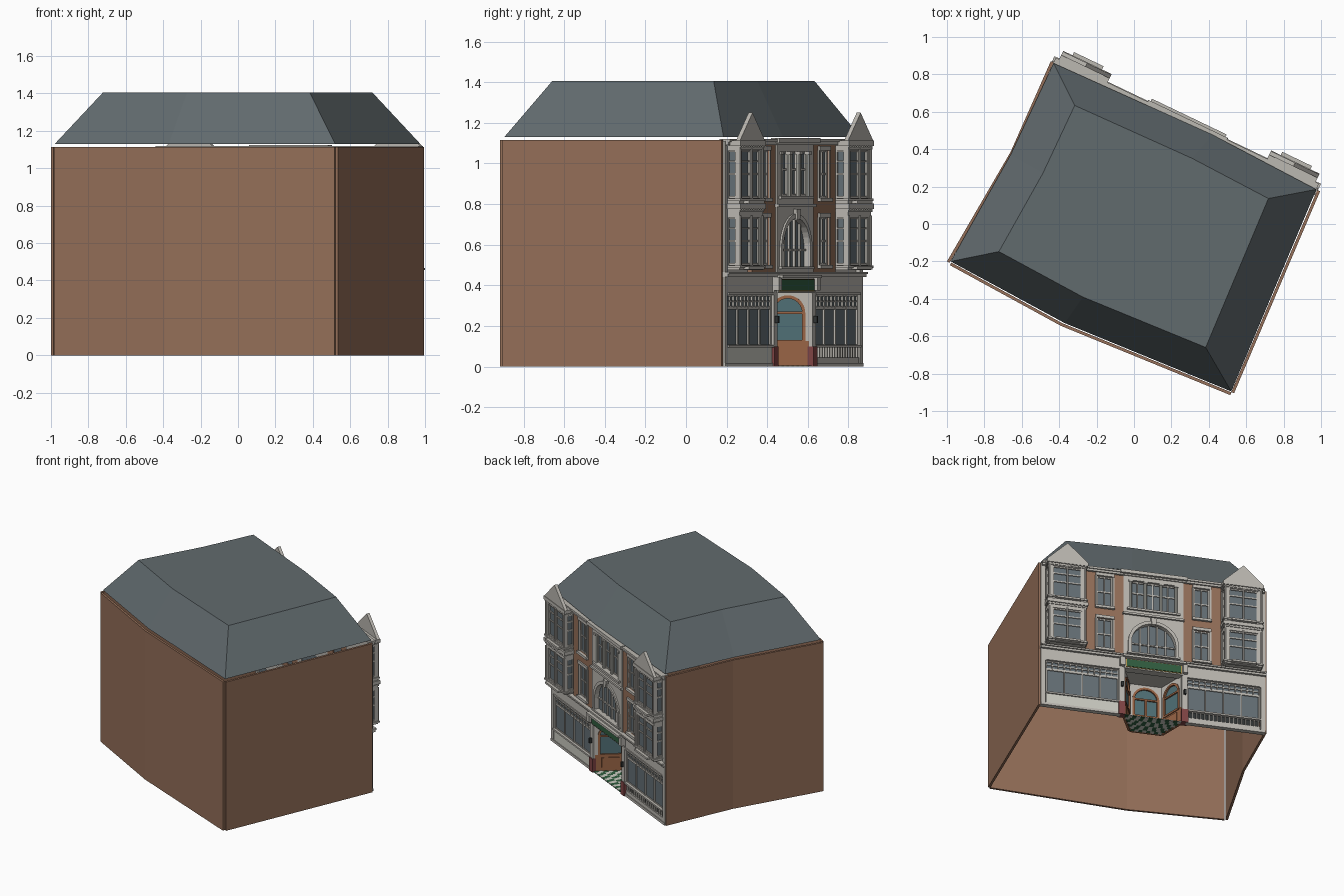
import bpy, bmesh, math
from mathutils import Matrix, Vector

if "Cube" in bpy.data.objects:
    bpy.data.objects.remove(bpy.data.objects["Cube"])

COL = {"stone": (.50, .48, .44), "brick": (.30, .16, .10), "slate": (.12, .145, .155),
       "glass": (.13, .16, .18), "wood": (.32, .13, .06), "teal": (.08, .16, .18),
       "green": (.03, .11, .05), "marble": (.22, .06, .06), "dark": (.03, .035, .035),
       "white": (.6, .6, .54), "gold": (.45, .3, .08)}
mats, parts = {}, {}
for k, c in COL.items():
    mats[k] = bpy.data.materials.new(k)
    mats[k].diffuse_color = (*c, 1)

# Facade frame: x along the street front, y outwards, z up
F0 = Matrix.Translation((.27, .52, 0)) @ Matrix.Rotation(math.atan2(-.432, .902), 4, 'Z')
I = Matrix.Identity(4)


def get(name, mat):
    return parts.setdefault((name, mat), bmesh.new())


def box(name, mat, s0, s1, v0, v1, z0, z1, F=F0):
    M = Matrix.Translation(((s0+s1)/2, (v0+v1)/2, (z0+z1)/2))
    S = Matrix.Diagonal((abs(s1-s0), abs(v1-v0), abs(z1-z0), 1))
    bmesh.ops.create_cube(get(name, mat), size=1, matrix=F @ M @ S)


def prism(name, mat, pts, v0, v1, F=F0):
    """Extrude an (s, z) outline from depth v0 to v1."""
    bm = get(name, mat)
    a = [bm.verts.new(F @ Vector((s, v0, z))) for s, z in pts]
    b = [bm.verts.new(F @ Vector((s, v1, z))) for s, z in pts]
    bm.faces.new(a)
    bm.faces.new(b[::-1])
    for i in range(len(pts)):
        j = (i+1) % len(pts)
        bm.faces.new((a[i], b[i], b[j], a[j]))


def arc(r, z0, zs, n=16):
    """Arched outline, from right foot over the top to left foot."""
    return [(r, z0)] + [(r*math.cos(math.pi*i/n), zs + r*math.sin(math.pi*i/n))
                        for i in range(n+1)] + [(-r, z0)]


def column(name, mat, s, v, r, z0, z1, F=F0):
    bmesh.ops.create_cone(get(name, mat), cap_ends=True, segments=10, radius1=r, radius2=r,
                          depth=z1-z0, matrix=F @ Matrix.Translation((s, v, (z0+z1)/2)))


def window(name, s0, s1, z0, z1, v, cols=2, rows=(.5,), F=F0, mat="stone", t=.009):
    """Glass pane with border, mullions and transoms."""
    box(name + "_glass", "glass", s0, s1, v-.014, v-.009, z0, z1, F)
    for i in range(cols+1):
        s = s0 + t/2 + (s1-s0-t)*i/cols
        box(name + "_frame", mat, s-t/2, s+t/2, v-.012, v, z0, z1, F)
    for f in (0, *rows, 1):
        z = z0 + t/2 + (z1-z0-t)*f
        box(name + "_frame", mat, s0, s1, v-.011, v-.002, z-t/2, z+t/2, F)


def opening(name, mat, s0, s1, z0, z1, w0, w1, zs, v0, v1, F=F0):
    """Wall panel with stacked window holes."""
    box(name, mat, s0, w0, v0, v1, z0, z1, F)
    box(name, mat, w1, s1, v0, v1, z0, z1, F)
    edges = [z0] + [z for p in zs for z in p] + [z1]
    for a, b in zip(edges[::2], edges[1::2]):
        box(name, mat, w0, w1, v0, v1, a, b, F)


# Thin brick side and rear walls, open underneath
for name, pts in (("right_wall", [(.995, .175), (.535, -.905)]),
                  ("front_wall", [(.515, -.915), (-.39, -.545), (-.985, -.22)]),
                  ("left_wall", [(-1, -.2), (-.66, .385), (-.445, .87)])):
    for a, b in zip(pts, pts[1:]):
        d = Vector(b) - Vector(a)
        F = Matrix.Translation((*a, 0)) @ Matrix.Rotation(math.atan2(d.y, d.x), 4, 'Z')
        box(name, "brick", 0, d.length, -.016, 0, 0, 1.115, F)

# Mansard roof
ring = [(-.43, .86), (.42, .477), (.975, .185), (.52, -.895), (-.37, -.53), (-.98, -.2), (-.66, .37)]
bm = get("roof", "slate")
lo = [bm.verts.new((x, y, 1.13)) for x, y in ring]
hi = [bm.verts.new((x*.737, y*.737, 1.405)) for x, y in ring]
bm.faces.new(hi)
for i in range(len(ring)):
    j = (i+1) % len(ring)
    bm.faces.new((lo[i], lo[j], hi[j], hi[i]))

FLOORS = ((.475, .79), (.80, 1.10))
WINS = ((.50, .735), (.83, 1.065))
for m in (-1, 1):
    def span(a, b):
        return sorted((m*a, m*b))
    # Brick strips with sash windows
    opening("brick_strip", "brick", *span(.21, .475), .46, 1.11, *span(.285, .395), WINS, -.015, .012)
    for a, b in WINS:
        window("sash_window", *span(.285, .395), a, b, .006)
        box("sash_sill", "stone", *span(.272, .408), .0, .03, a-.018, a)
        box("sash_lintel", "stone", *span(.275, .405), .0, .022, b, b+.022)
        for c in (.279, .401):
            box("sash_jamb", "stone", *span(c-.006, c+.006), .0, .018, a, b)
    # Square bays, two storeys
    for (z0, z1), (a, b) in zip(FLOORS, WINS):
        opening("bay_front", "stone", *span(.485, .75), z0, z1, *span(.515, .72), [(a, b)], .055, .075)
        window("bay_window", *span(.515, .72), a, b, .07, 2, (.5, .78))
        for c in (.485, .75):
            sgn = m if c > .6 else -m
            F = F0 @ Matrix.Translation((m*c, .03, 0)) @ Matrix.Rotation(-sgn*math.pi/2, 4, 'Z')
            opening("bay_side", "stone", -.04, .036, z0, z1, -.028, .026, [(a, b)], -.018, 0, F)
            window("bay_side_window", -.028, .026, a, b, -.005, 1, (.5, .78), F)
        for c in (.492, .6175, .743):
            column("bay_post", "stone", m*c, .076, .007, a-.01, b+.01)
        box("bay_sill", "stone", *span(.53, .705), .06, .105, z0+.004, z0+.018)
        box("bay_sill", "stone", *span(.475, .758), 0, .084, a-.014, a-.003)
        box("bay_cornice", "stone", *span(.473, .76), 0, .086, z1-.014, z1+.012)
        box("bay_cornice", "stone", *span(.479, .755), 0, .08, z1-.03, z1-.02)
        for i in range(11):
            c = .49 + i*.0255
            box("bay_dentil", "stone", *span(c-.005, c+.005), .07, .083, z1-.022, z1-.013)
    prism("bay_gable", "stone", [(m*.473, 1.112), (m*.76, 1.112), (m*.6165, 1.25)], .06, .082)
    box("end_pier", "stone", *span(.757, .787), -.02, .012, 0, 1.11)
    box("bay_back", "stone", *span(.475, .757), -.02, -.012, .46, 1.11)

    # Shopfront: stall riser, panes, transom lights, fascia
    box("shop_fascia", "stone", *span(.2, .787), -.03, .012, .352, .44)
    box("shop_fascia_mould", "stone", *span(.235, .75), .012, .02, .352, .364)
    window("shop_window", *span(.24, .75), .10, .29, .004, 4, ())
    window("shop_transom", *span(.24, .75), .29, .352, .004, 12, (.5,), t=.007)
    box("shop_sill", "stone", *span(.235, .755), -.02, .02, .093, .105)
    if m > 0:
        box("stall_riser", "white", .24, .75, -.02, .01, 0, .093)
    else:
        box("stall_riser", "stone", -.75, -.24, -.02, .01, 0, .045)
        box("vent_panel", "dark", -.75, -.24, -.02, -.005, .045, .093)
        for i in range(18):
            c = -.74 + i*.0288
            box("vent_bar", "stone", c-.004, c+.004, -.005, .006, .045, .093)
    box("plinth", "stone", *span(.23, .787), -.02, .016, 0, .018)
    # Entrance jambs with marble bases, brackets and lanterns
    box("entrance_jamb", "stone", *span(.2, .24), -.03, .018, .1, .44)
    box("marble_base", "marble", *span(.197, .243), -.03, .024, 0, .1)
    box("bracket", "stone", *span(.203, .237), .01, .045, .375, .44)
    box("lantern", "dark", *span(.212, .228), .018, .036, .215, .25)

# Cornices across the front
box("shop_cornice", "stone", -.79, .79, -.02, .03, .44, .455)
box("shop_cornice", "stone", -.79, .79, -.02, .04, .455, .466)
box("eaves_cornice", "stone", -.78, .78, -.02, .028, 1.09, 1.105)
box("eaves_cornice", "stone", -.78, .78, -.02, .036, 1.105, 1.12)
box("centre_cornice", "stone", -.235, .235, 0, .046, 1.10, 1.125)
box("centre_string", "stone", -.215, .215, 0, .034, .785, .80)

# Central pier: arched window below, colonnaded triple window above
hole = arc(.155, .49, .575)
prism("centre_wall", "stone", [(-.21, .49), (-.21, .80), (.21, .80), (.21, .49)] + hole, -.015, .02)
prism("arch_trim", "stone", arc(.178, .49, .575) + arc(.155, .49, .575)[::-1], .0, .03)
box("centre_wall", "stone", -.21, .21, -.015, .02, .46, .49)
box("arch_sill", "stone", -.185, .185, 0, .036, .48, .492)
prism("arch_glass", "glass", hole, -.012, -.006)
for s in (-.09, -.03, .03, .09):
    box("arch_bar", "stone", s-.005, s+.005, -.008, .006, .49, .575 + math.sqrt(.155**2 - s*s))
box("arch_bar", "stone", -.155, .155, -.008, .004, .57, .58)
prism("keystone", "stone", [(-.014, .722), (.014, .722), (.022, .775), (-.022, .775)], .01, .04)
opening("centre_wall", "stone", -.21, .21, .80, 1.11, -.165, .165, [(.84, 1.06)], -.015, .02)
window("triple_window", -.165, .165, .84, 1.06, .002, 6, (.6,))
for s in (-.16, -.055, .055, .16):
    column("window_column", "white", s, .012, .011, .84, 1.06)
    box("column_cap", "stone", s-.015, s+.015, 0, .028, 1.045, 1.06)
box("triple_sill", "stone", -.185, .185, 0, .034, .825, .84)

# Sign board and hood over the entrance
box("sign_frame", "stone", -.205, .205, -.03, .026, .362, .44)
box("sign_border", "gold", -.196, .196, .02, .03, .37, .432)
box("sign_board", "green", -.19, .19, .02, .034, .374, .428)
box("sign_hood", "stone", -.222, .222, 0, .06, .436, .452)


# Splayed entrance recess: arched doors and side lights in timber
def arched_unit(name, half, r, F):
    zs = .345 - r
    out = [(-half, .125), (-half, .375), (half, .375), (half, .125)]
    prism(name + "_surround", "stone", out + arc(r, .125, zs), -.015, 0, F)
    prism(name + "_arch", "wood", arc(r+.006, .125, zs) + arc(r-.01, .125, zs)[::-1], -.012, .006, F)
    prism(name + "_glass", "teal", arc(r, .125, zs), -.012, -.006, F)
    box(name + "_transom", "wood", -r, r, -.01, .005, zs-.006, zs+.006, F)
    box(name + "_base", "wood", -half, half, -.015, 0, 0, .13, F)
    box(name + "_rail", "wood", -r, r, 0, .007, .118, .132, F)
    box(name + "_panel", "wood", -r*.75, r*.75, 0, .006, .03, .105, F)


for m in (-1, 1):
    F = F0 @ Matrix.Translation((m*.155, -.095, 0)) @ Matrix.Rotation(m*math.atan2(.19, .09), 4, 'Z')
    arched_unit("side_light", .105, .08, F)
B = F0 @ Matrix.Translation((0, -.19, 0))
arched_unit("door", .112, .088, B)
box("door_meeting_stile", "wood", -.008, .008, -.01, .008, .01, .257, B)
box("recess_ceiling", "stone", -.2, .2, -.195, 0, .37, .378)

# Chequered entrance floor
for i in range(7):
    v = -.19 + i*.029
    h = .11 + .09*i/6
    n = 2*round(h/.029)
    for j in range(n):
        s = -h + 2*h*j/n
        box("floor_tiles", "green" if (i+j) % 2 else "white", s, s + 2*h/n, v, v+.029, 0, .006)

# Turn the collected parts into objects
for (name, mat), bm in parts.items():
    bmesh.ops.recalc_face_normals(bm, faces=bm.faces)
    me = bpy.data.meshes.new(name)
    bm.to_mesh(me)
    bm.free()
    me.materials.append(mats[mat])
    bpy.context.collection.objects.link(bpy.data.objects.new(name, me))

for m in bpy.data.materials:
    if m.users and not m.is_grease_pencil:
        m.use_nodes = True
        m.node_tree.nodes["Principled BSDF"].inputs["Base Color"].default_value = m.diffuse_color
